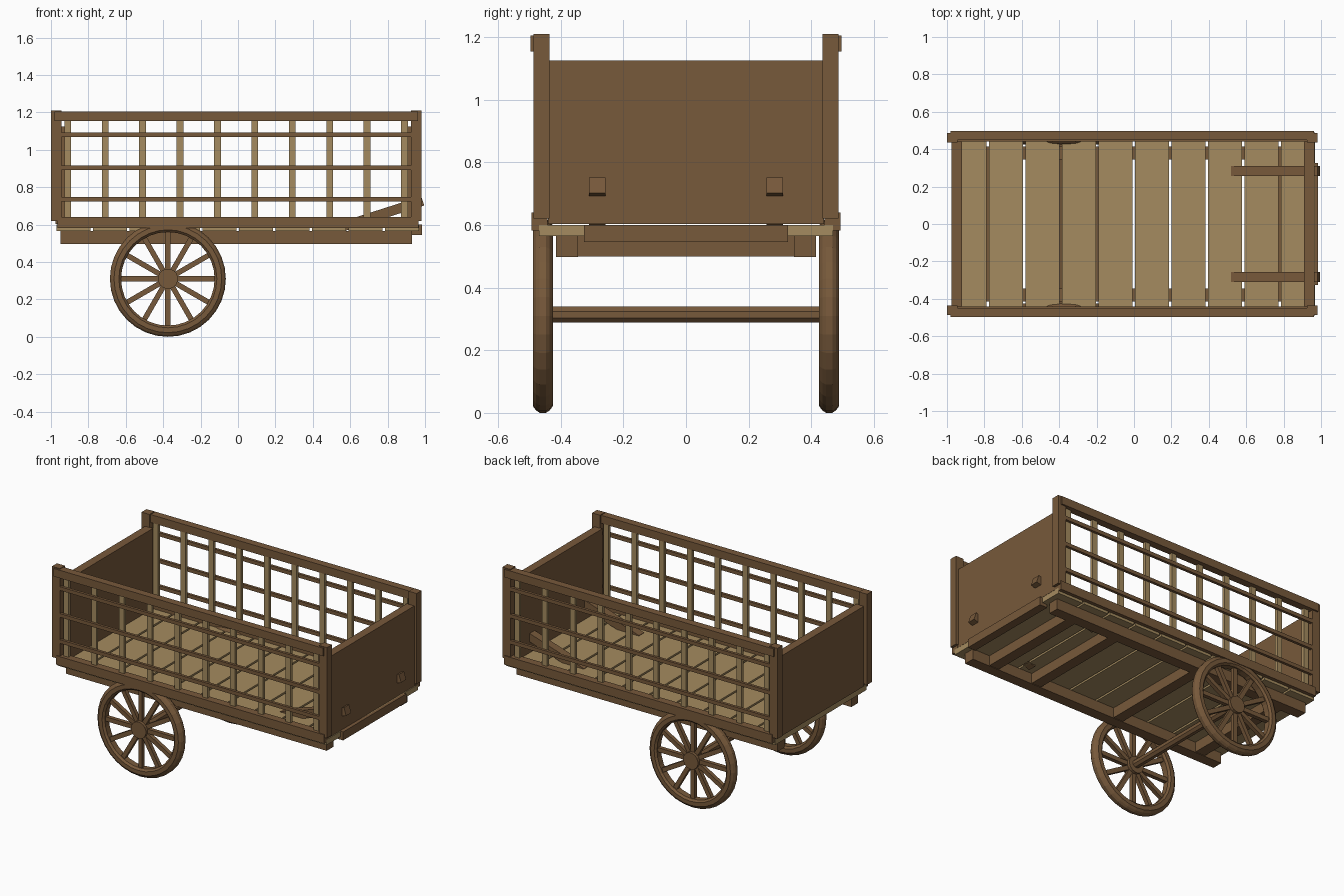
import bpy, bmesh, math
from mathutils import Matrix, Vector

if "Cube" in bpy.data.objects:
    bpy.data.objects.remove(bpy.data.objects["Cube"])


def material(name, rgb):
    mat = bpy.data.materials.new(name)
    mat.use_nodes = True
    mat.diffuse_color = (*rgb, 1)
    mat.node_tree.nodes["Principled BSDF"].inputs["Base Color"].default_value = (*rgb, 1)
    return mat


brown = material("brown wood", (0.185, 0.1, 0.043))
tan = material("tan wood", (0.375, 0.26, 0.115))


def finish(bm, name, mat):
    bmesh.ops.recalc_face_normals(bm, faces=bm.faces)
    mesh = bpy.data.meshes.new(name)
    bm.to_mesh(mesh)
    bm.free()
    mesh.materials.append(mat)
    obj = bpy.data.objects.new(name, mesh)
    bpy.context.collection.objects.link(obj)
    return obj


def add_box(bm, xs, ys, zs, matrix=Matrix()):
    size = Matrix.Diagonal((xs[1] - xs[0], ys[1] - ys[0], zs[1] - zs[0], 1))
    center = Matrix.Translation([(a + b) / 2 for a, b in (xs, ys, zs)])
    bmesh.ops.create_cube(bm, size=1, matrix=matrix @ center @ size)


def box(name, mat, xs, ys, zs):
    bm = bmesh.new()
    add_box(bm, xs, ys, zs)
    return finish(bm, name, mat)


def sided(s, inner, outer):
    return sorted((s * inner, s * outer))


def cylinder(bm, radius, length, sides, y=0, z=0, x=0):
    m = Matrix.Translation((x, y, z)) @ Matrix.Rotation(math.pi / 2, 4, "X")
    m = m @ Matrix.Rotation(math.pi / sides, 4, "Z")
    bmesh.ops.create_cone(bm, cap_ends=True, segments=sides, radius1=radius,
                          radius2=radius, depth=length, matrix=m)


# Floor planks
for i in range(10):
    x = -0.879 + i * 0.195
    box("floor_plank", tan, (x - 0.091, x + 0.091), (-0.47, 0.47), (0.565, 0.6))

# Chassis
for x in (-0.79, -0.17, 0.45, 0.77):
    box("cross_beam", brown, (x - 0.035, x + 0.035), (-0.345, 0.345), (0.5, 0.565))
box("end_sill", brown, (0.93, 0.985), (-0.325, 0.325), (0.545, 0.6))

# End boards
box("left_end_board", brown, (0.91, 0.965), (-0.44, 0.44), (0.603, 1.125))
box("right_end_board", brown, (-0.975, -0.92), (-0.44, 0.44), (0.603, 1.125))

for s in (-1, 1):
    box("long_beam", brown, (-0.95, 0.93), sided(s, 0.345, 0.415), (0.497, 0.565))
    # Side frame
    for x in (-1.0, 0.925):
        box("corner_post", brown, (x, x + 0.057), sided(s, 0.436, 0.487), (0.62, 1.21))
    box("top_rail", brown, (-0.98, 0.962), sided(s, 0.448, 0.497), (1.153, 1.205))
    box("bottom_rail", brown, (-0.965, 0.965), sided(s, 0.442, 0.493), (0.582, 0.64))
    # Lattice
    for i in range(10):
        x = -0.91 + i * 0.2
        box("upright_slat", tan, (x - 0.018, x + 0.018), sided(s, 0.45, 0.47), (0.62, 1.17))
    for z in (0.735, 0.905, 1.08):
        box("lattice_bar", brown, (-0.96, 0.945), sided(s, 0.468, 0.486), (z - 0.012, z + 0.012))
    # Sloping brace through the end board
    bm = bmesh.new()
    tilt = Matrix.Translation((0.984, 0, 0.725)) @ Matrix.Rotation(-0.31, 4, "Y")
    add_box(bm, (-0.48, 0.004), sided(s, 0.257, 0.309), (-0.026, 0.026), tilt)
    finish(bm, "sloping_brace", brown)

# Wheels
WX, WZ, WR = -0.375, 0.31, 0.31
half = [(0.25, 0.02), (0.262, 0.032), (0.288, 0.032), (0.302, 0.022), (WR, 0.01)]
profile = half + [(r, -y) for r, y in reversed(half)]
for s in (-1, 1):
    y0 = s * 0.457
    bm = bmesh.new()
    verts = [bm.verts.new((WX + r, y0 + y, WZ)) for r, y in profile]
    edges = [bm.edges.new((v, verts[i - 1])) for i, v in enumerate(verts)]
    bmesh.ops.spin(bm, geom=verts + edges, cent=(WX, y0, WZ), axis=(0, 1, 0),
                   angle=math.tau, steps=32, use_duplicate=False)
    bmesh.ops.remove_doubles(bm, verts=bm.verts, dist=0.0005)
    finish(bm, "wheel_rim", brown)

    bm = bmesh.new()
    for i in range(12):
        turn = Matrix.Translation((WX, y0, WZ)) @ Matrix.Rotation(i * math.tau / 12, 4, "Y")
        add_box(bm, (0.04, 0.256), (-0.013, 0.013), (-0.014, 0.014), turn)
    finish(bm, "wheel_spokes", brown)

    bm = bmesh.new()
    cylinder(bm, 0.054, 0.064, 16, y0, WZ, WX)
    finish(bm, "wheel_hub", brown)

# Axle
bm = bmesh.new()
cylinder(bm, 0.027, 0.87, 8, 0, WZ + 0.004, WX)
finish(bm, "axle", brown)
